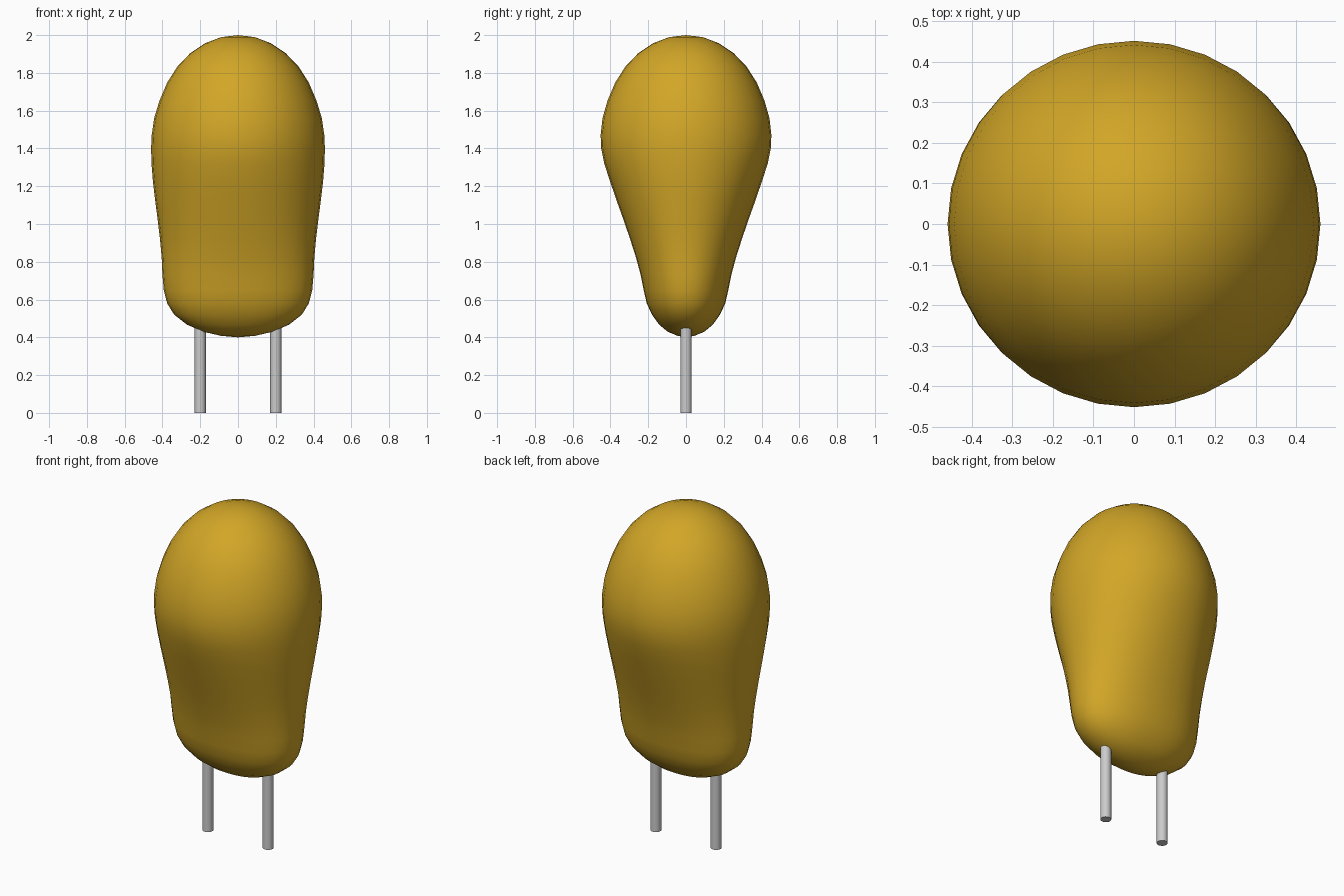
import bpy, bmesh, math

cube = bpy.data.objects.get("Cube")
if cube:
    bpy.data.objects.remove(cube, do_unlink=True)


def material(name, colour, roughness):
    mat = bpy.data.materials.new(name)
    mat.use_nodes = True
    mat.diffuse_color = (*colour, 1)
    bsdf = mat.node_tree.nodes["Principled BSDF"]
    bsdf.inputs["Base Color"].default_value = (*colour, 1)
    bsdf.inputs["Roughness"].default_value = roughness
    return mat


golden = material("golden_yellow", (0.64, 0.38, 0.02), 0.5)
metal = material("lead_grey", (0.60, 0.60, 0.60), 0.4)

# Body rings: height, half width in x, half depth in y
PROFILE = [
    (0.408, 0.09, 0.045), (0.43, 0.185, 0.097), (0.467, 0.27, 0.142),
    (0.52, 0.338, 0.18), (0.58, 0.375, 0.208), (0.65, 0.393, 0.224),
    (0.73, 0.40, 0.24), (0.82, 0.404, 0.264), (0.92, 0.413, 0.296),
    (1.02, 0.425, 0.33), (1.12, 0.438, 0.366), (1.22, 0.45, 0.40),
    (1.32, 0.458, 0.433), (1.40, 0.46, 0.449), (1.47, 0.457, 0.452),
    (1.56, 0.444, 0.442), (1.655, 0.415, 0.415), (1.75, 0.374, 0.374),
    (1.835, 0.32, 0.32), (1.905, 0.252, 0.252), (1.957, 0.174, 0.174),
    (1.989, 0.09, 0.09),
]
SEGMENTS = 32


def ring_point(angle, rx, ry, z):
    # Flattened rings are slightly squarer than an ellipse
    power = 2 / (2 + 0.4 * (1 - ry / rx))
    c, s = math.cos(angle), math.sin(angle)
    return (rx * math.copysign(abs(c) ** power, c),
            ry * math.copysign(abs(s) ** power, s), z)


def smooth(obj, angle):
    bpy.ops.object.select_all(action='DESELECT')
    obj.select_set(True)
    bpy.context.view_layer.objects.active = obj
    bpy.ops.object.shade_smooth_by_angle(angle=math.radians(angle))


# Dipped body: loft the rings and close both ends with poles
bm = bmesh.new()
rings = [[bm.verts.new(ring_point(2 * math.pi * i / SEGMENTS, rx, ry, z))
          for i in range(SEGMENTS)] for z, rx, ry in PROFILE]
bottom, top = bm.verts.new((0, 0, 0.4)), bm.verts.new((0, 0, 2.0))
for i in range(SEGMENTS):
    j = (i + 1) % SEGMENTS
    for low, high in zip(rings, rings[1:]):
        bm.faces.new((low[i], low[j], high[j], high[i]))
    bm.faces.new((bottom, rings[0][j], rings[0][i]))
    bm.faces.new((top, rings[-1][i], rings[-1][j]))
bmesh.ops.recalc_face_normals(bm, faces=bm.faces)
mesh = bpy.data.meshes.new("body")
bm.to_mesh(mesh)
bm.free()
body = bpy.data.objects.new("body", mesh)
bpy.context.collection.objects.link(body)
mesh.materials.append(golden)
smooth(body, 60)

# Two straight wire leads, tops hidden inside the body
for name, x in (("left_lead", 0.2), ("right_lead", -0.2)):
    bpy.ops.mesh.primitive_cylinder_add(vertices=16, radius=0.03, depth=0.48,
                                        location=(x, 0, 0.24))
    lead = bpy.context.object
    lead.name = name
    lead.data.materials.append(metal)
    smooth(lead, 40)
